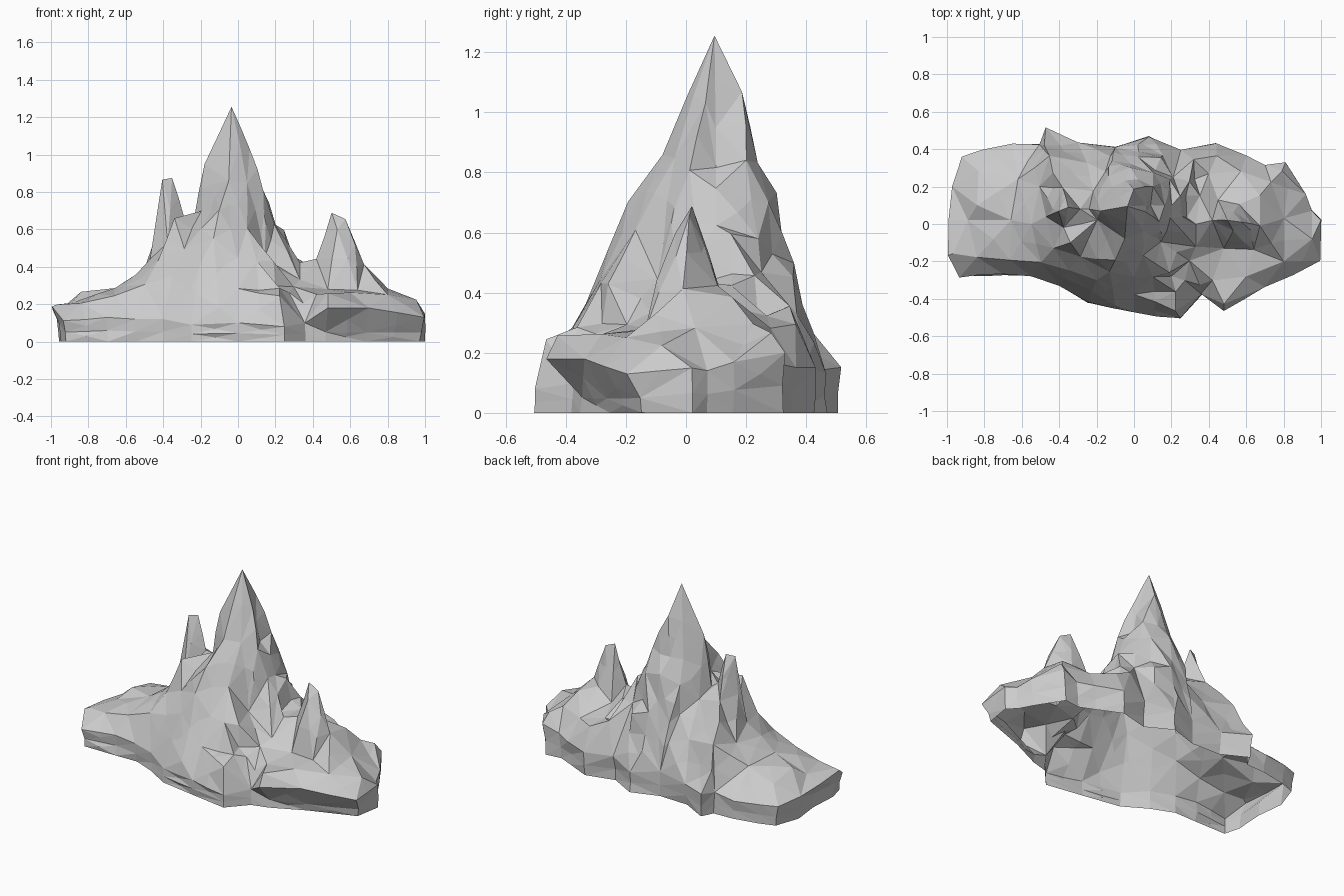
import bpy
import bmesh
import random
from mathutils import Vector
from mathutils.geometry import delaunay_2d_cdt

random.seed(4)

default_cube = bpy.data.objects.get("Cube")
if default_cube:
    bpy.data.objects.remove(default_cube, do_unlink=True)

# Widest contour of the rock foot, clockwise from the left end (x, y, z)
foot_contour = [
    (-1, -.17, .19), (-.99, .02, .17), (-.97, .2, .15), (-.92, .36, .13),
    (-.82, .4, .13), (-.65, .43, .12), (-.51, .43, .14), (-.47, .51, .15),
    (-.3, .43, .14), (-.1, .41, .16), (.08, .47, .13), (.25, .39, .16),
    (.44, .43, .15), (.6, .36, .15), (.7, .31, .16), (.81, .33, .2),
    (.92, .16, .17), (.95, .07, .14), (1, .02, .15), (1, -.2, .13),
    (.7, -.34, .18), (.48, -.46, .18), (.36, -.38, .1), (.25, -.51, .08),
    (0, -.47, .1), (-.25, -.42, .09), (-.4, -.33, .12), (-.55, -.28, .12),
    (-.7, -.27, .13), (-.93, -.28, .11),
]

# Tall central summit: broad front face, sharp right edge, back slope
summit = [
    (-.035, .095, 1.26), (-.18, .07, .95), (-.2, .02, .7), (.06, .065, 1.03),
    (.05, -.04, .85), (-.05, -.08, .86), (-.1, -.19, .7), (.05, -.17, .61),
    (-.04, -.21, .6), (-.13, -.25, .55), (.14, .01, .81), (.2, .03, .63),
    (0, .19, 1.07), (.02, .235, .83), (.1, .2, .84), (-.12, .2, .82),
    (-.05, .235, .83), (-.22, .18, .58),
]

# Sloping skirt below the summit
skirt = [
    (-.2, -.3, .42), (0, -.29, .45), (.1, -.28, .43), (.22, -.36, .28),
    (0, -.37, .28), (-.25, -.34, .27), (.22, -.46, .24), (.3, -.2, .3),
    (-.25, .33, .38), (-.1, -.43, .18), (.27, -.3, .26), (.02, .425, .27),
]

# Rock steps around the summit (x, y, top z, bottom z)
cliffs = [
    (-.02, .295, .73, .57), (.1, .27, .7, .53), (-.14, .26, .68, .5),
    (.02, .365, .5, .36), (.14, .35, .45, .33), (-.12, .345, .46, .34),
    (.25, .15, .6, .46), (.26, .04, .54, .43), (.17, .1, .75, .62),
    (.19, -.26, .43, .3), (.13, -.08, .56, .45), (.3, .23, .46, .31),
    (.07, .1, .95, .82), (.19, .24, .58, .47),
]

# Twin spire left of the summit, with a shoulder behind and a horn in front
twin_spire = [
    (-.4, .07, .86), (-.35, .09, .88), (-.47, .04, .44), (-.29, .08, .66),
    (-.24, .08, .63), (-.38, .19, .61), (-.34, -.1, .66), (-.38, -.02, .53),
    (-.43, -.13, .43), (-.29, -.18, .5), (-.435, .08, .63), (-.35, -.25, .35),
    (-.43, .27, .52), (-.45, .36, .41), (-.48, .42, .27),
]

# Low shelf running out to the left end
left_shelf = [
    (-.97, -.16, .205), (-.89, .02, .21), (-.84, .1, .27), (-.66, .02, .29),
    (-.55, 0, .36), (-.66, -.19, .24), (-.84, -.18, .21), (-.5, -.21, .31),
    (-.83, .28, .22), (-.62, .24, .27), (-.5, .2, .37),
]

# Smaller spire on the right and the saddle joining it to the summit
right_spire = [
    (.5, .02, .69), (.57, .01, .65), (.42, .02, .44), (.67, -.01, .41),
    (.8, .03, .28), (.48, -.13, .28), (.64, -.14, .28), (.53, -.04, .6),
    (.62, -.03, .52), (.56, .1, .42), (.67, .15, .38), (.45, .13, .36),
    (.33, 0, .42), (.35, .15, .42), (.33, -.12, .33),
]

# Low shelf on the right and the broken ledges behind it
right_shelf = [
    (.95, -.08, .22), (.8, -.2, .25), (.6, -.28, .26), (.42, -.3, .25),
    (.48, -.43, .26), (.35, -.32, .2), (.44, .36, .29), (.32, .35, .36),
    (.73, .22, .29), (.79, .28, .26), (.57, .28, .28), (.4, .27, .33),
]


def stone_material():
    """Plain flat grey for the whole rock."""
    mat = bpy.data.materials.new("stone grey")
    mat.use_nodes = True
    colour = (.6, .6, .6, 1)
    mat.diffuse_color = colour
    shader = mat.node_tree.nodes["Principled BSDF"]
    shader.inputs["Base Color"].default_value = colour
    shader.inputs["Roughness"].default_value = .9
    return mat


def cliff_points(cliff):
    """Edge of a step, and its foot a little further from the summit."""
    x, y, top, bottom = cliff
    outward = (Vector((x, y)) - Vector(summit[0][:2])).normalized() * .025
    return [(x, y, top), (x + outward.x, y + outward.y, bottom)]


def build_surface(bm, contour, heights):
    """Triangulate the contour and height points into one craggy skin."""
    points = [Vector(p) for p in contour + heights]
    count = len(contour)
    flat, _, faces, origin, _, _ = delaunay_2d_cdt(
        [p.xy for p in points], [], [list(range(count))[::-1]], 1, .0001)
    verts = []
    for xy, source in zip(flat, origin):
        z = points[source[0]].z if source else .1
        verts.append(bm.verts.new((xy.x, xy.y, z)))
    for face in faces:
        bm.faces.new([verts[i] for i in face])


def extrude_border(bm, place):
    """Drop the open border of the skin to a new ring."""
    border = [e for e in bm.edges if e.is_boundary]
    result = bmesh.ops.extrude_edge_only(bm, edges=border)
    for item in result["geom"]:
        if isinstance(item, bmesh.types.BMVert):
            item.co = place(item.co)


def wall_point(co):
    """Middle of the foot wall; right front and left end are undercut."""
    if co.x > .4 and co.y < 0:
        return Vector((co.x * .98, co.y * .76, .05))
    if co.x < -.95 and co.y < .1:
        return Vector((co.x * .95, co.y, co.z * .5))
    return Vector((co.x * random.uniform(.98, 1), co.y * .99, co.z * .45))


def ground_point(co):
    return Vector((co.x * .995, co.y, 0))


def break_up_faces(bm, longest, amount):
    """Split the long edges and push the new points for smaller facets."""
    bmesh.ops.triangulate(bm, faces=bm.faces[:])
    old = set(bm.verts)
    long_edges = [e for e in bm.edges
                  if e.calc_length() > longest and not e.is_boundary]
    bmesh.ops.subdivide_edges(bm, edges=long_edges, cuts=1)
    bm.normal_update()
    for v in bm.verts:
        if v not in old:
            v.co += v.normal * random.uniform(-amount, amount)
            v.co.z = max(v.co.z, 0)
    bmesh.ops.triangulate(bm, faces=bm.faces[:])


# Assemble the whole rock
steps = [point for cliff in cliffs for point in cliff_points(cliff)]
bm = bmesh.new()
build_surface(bm, foot_contour, summit + skirt + steps + twin_spire
              + left_shelf + right_spire + right_shelf)
bmesh.ops.delete(bm, geom=[v for v in bm.verts if not v.link_faces], context="VERTS")
extrude_border(bm, wall_point)
extrude_border(bm, ground_point)
break_up_faces(bm, .22, .008)
bmesh.ops.recalc_face_normals(bm, faces=bm.faces[:])
mesh = bpy.data.meshes.new("rocky_mountain")
bm.to_mesh(mesh)
bm.free()
mesh.materials.append(stone_material())
rock = bpy.data.objects.new("rocky_mountain", mesh)
bpy.context.collection.objects.link(rock)
